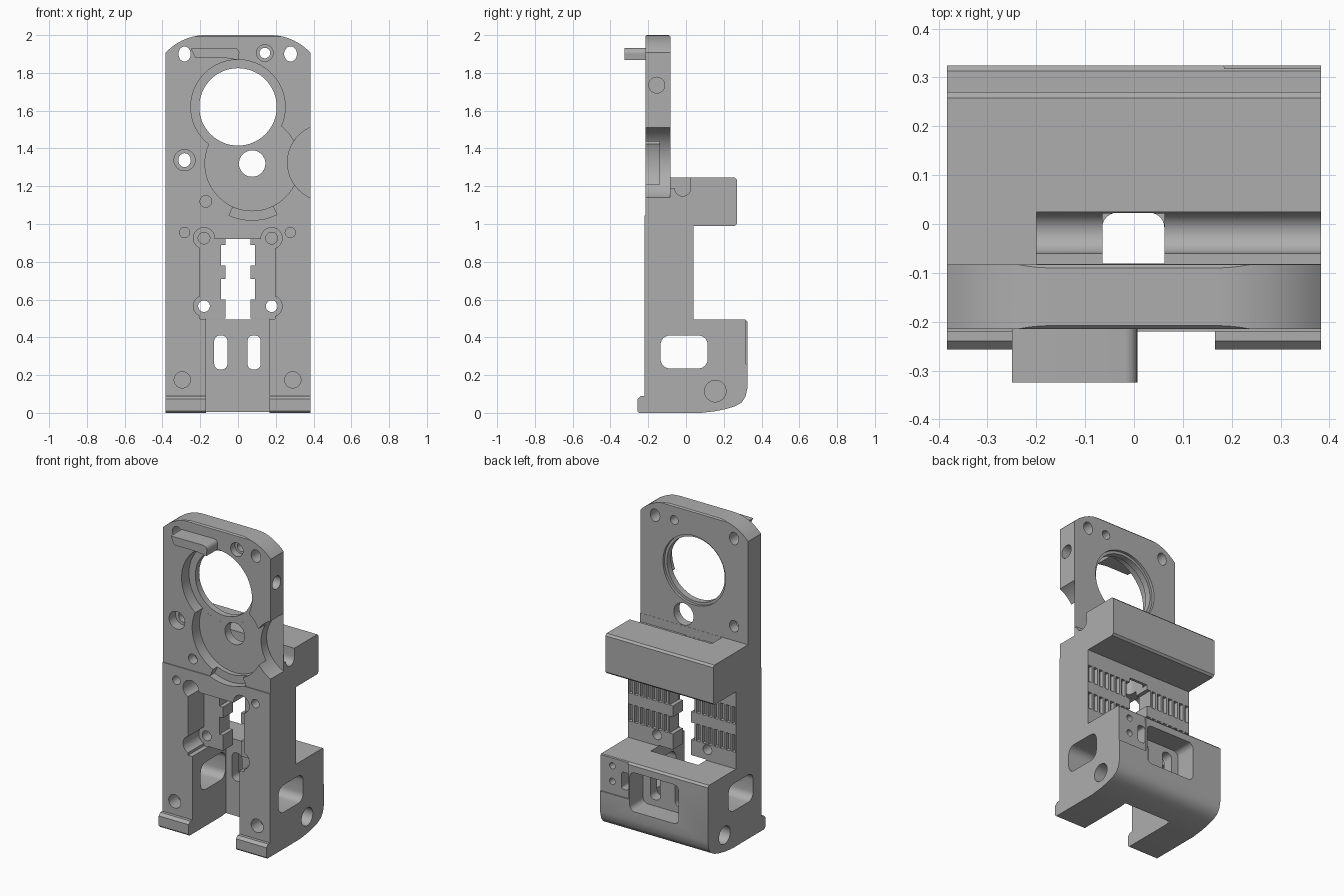
import bpy, bmesh
from math import sin, cos, pi, radians

cube = bpy.data.objects.get("Cube")
if cube:
    bpy.data.objects.remove(cube, do_unlink=True)

grey = bpy.data.materials.new("machined grey")
grey.use_nodes = True
COLOUR = (0.42, 0.42, 0.42, 1)
grey.diffuse_color = COLOUR
grey.node_tree.nodes["Principled BSDF"].inputs["Base Color"].default_value = COLOUR

W = 0.3825                      # half width
FRONT, BACK = -0.3, 0.5         # cutter reach along y
PLATE = -0.05                   # just behind the upper plate


def circle(u, v, r, n=32, rv=None):
    return [(u + r * cos(2 * pi * i / n), v + (rv or r) * sin(2 * pi * i / n)) for i in range(n)]


def rect(u0, u1, v0, v1, r=0.0):
    if not r:
        return [(u0, v0), (u1, v0), (u1, v1), (u0, v1)]
    pts = []
    for k, (u, v) in enumerate([(u1 - r, v1 - r), (u0 + r, v1 - r), (u0 + r, v0 + r), (u1 - r, v0 + r)]):
        for i in range(7):
            a = (k + i / 6) * pi / 2
            pts.append((u + r * cos(a), v + r * sin(a)))
    return pts


def arc(u, v, r, a0, a1, n=12):
    return [(u + r * cos(radians(a0 + (a1 - a0) * i / n)),
             v + r * sin(radians(a0 + (a1 - a0) * i / n))) for i in range(n + 1)]


def make(name, prisms):
    """Mesh of separate prisms: (outline, axis, start, end)."""
    bm = bmesh.new()
    place = {"x": lambda p, t: (t, p[0], p[1]),
             "y": lambda p, t: (p[0], t, p[1]),
             "z": lambda p, t: (p[0], p[1], t)}
    for outline, axis, a, b in prisms:
        lo = [bm.verts.new(place[axis](p, a)) for p in outline]
        hi = [bm.verts.new(place[axis](p, b)) for p in outline]
        bm.faces.new(lo)
        bm.faces.new(hi[::-1])
        for i in range(len(lo)):
            j = (i + 1) % len(lo)
            bm.faces.new((lo[j], lo[i], hi[i], hi[j]))
    bmesh.ops.recalc_face_normals(bm, faces=bm.faces)
    mesh = bpy.data.meshes.new(name)
    bm.to_mesh(mesh)
    bm.free()
    mesh.materials.append(grey)
    obj = bpy.data.objects.new(name, mesh)
    bpy.context.collection.objects.link(obj)
    return obj


def activate(obj):
    bpy.ops.object.select_all(action="DESELECT")
    obj.select_set(True)
    bpy.context.view_layer.objects.active = obj


def cut(*prisms):
    """Subtract a group of non-overlapping prisms from the body."""
    cutter = make("cutter", prisms)
    cutter.hide_render = True
    mod = body.modifiers.new("cut", "BOOLEAN")
    mod.operation, mod.solver, mod.object = "DIFFERENCE", "EXACT", cutter
    activate(body)
    bpy.ops.object.modifier_apply(modifier=mod.name)
    bpy.data.objects.remove(cutter, do_unlink=True)


# Body: side outline with lower block, neck, middle block and upper plate
side = [(-.257, .01), (-.247, 0), (.08, 0), (.15, .008), (.21, .02), (.26, .035), (.295, .055),
        (.315, .085), (.325, .13), (.325, .483), (.313, .495), (.04, .495), (.04, .99),
        (.258, .99), (.27, 1.002), (.27, 1.233), (.258, 1.245), (-.083, 1.245), (-.083, 1.992),
        (-.09, 2), (-.208, 2), (-.215, 1.992), (-.215, 1.045), (-.22, 1.045), (-.22, .09),
        (-.24, .09), (-.257, .073)]
body = make("frame_body", [(side, "x", -W, W)])

# Rounded top shoulders
shoulders = []
for s in (-1, 1):
    curve = arc(.17, 1.71, .29, 90, 38)
    shoulders.append(([(s * u, v) for u, v in curve + [(.5, 1.9), (.5, 2.1), (.17, 2.1)]], "y", FRONT, BACK))
cut(*shoulders)

# Gear recesses, large bore, pivot hole and side scallop in the plate
cut((circle(0, 1.62, .25, 64), "y", FRONT, -.14))
cut((circle(.075, 1.32, .25, 64), "y", FRONT, -.1405))
cut((arc(.075, 1.32, .3, 246, 296) + arc(.075, 1.32, .235, 296, 246), "y", FRONT, -.17))
cut((circle(0, 1.62, .205, 64), "y", FRONT, PLATE), (circle(.075, 1.32, .07), "y", FRONT, PLATE))
cut((circle(0, 1.62, .222, 64), "y", -.1, PLATE))
cut((circle(.466, 1.325, .204, 64), "y", FRONT, -.084))

# Plate holes: through holes, counterbores and blind holes
cut((circle(-.283, 1.9, .032, 24, .04), "y", FRONT, PLATE),
    (circle(.278, 1.9, .034, 24, .04), "y", FRONT, PLATE),
    (circle(.142, 1.905, .028), "y", FRONT, PLATE),
    (circle(-.283, 1.338, .033, 24, .037), "y", FRONT, PLATE))
cut((circle(.142, 1.905, .044), "y", FRONT, -.17), (circle(-.283, 1.338, .056), "y", FRONT, -.15),
    (circle(-.17, 1.12, .031), "y", FRONT, -.15),
    *[(circle(x, .955, .027), "y", FRONT, -.15) for x in (-.283, .277)],
    *[(circle(x, .175, .043), "y", FRONT, -.13) for x in (-.295, .29)])
cut((circle(-.155, 1.735, .042), "x", .3, .5))

# Groove across the top of the middle block and the shaft through it
trough = [(.025, 1.3), (-.06, 1.3)] + arc(-.0175, 1.19, .0425, 180, 360)
cut((trough, "x", -.2, .5))
cut((rect(-.2, .5, -.082, -.01), "z", 1.19, 1.3))
cut((rect(-.065, .062, -.12, .023, .03), "z", .8, 1.18))
cut((rect(-.065, .062, -.081, .022), "z", 1.1, 1.3))

# Front channel in the lower block, recess and slot in the neck
cut((rect(-.17, .166, FRONT, .12), "z", -.1, .5))
cut((rect(-.2, .195, .496, .92), "y", FRONT, -.06))
cut((rect(-.065, .065, .45, .92), "y", FRONT, .1))
cut(*[(rect(-.09, .09, z, z + .11), "y", FRONT, .1) for z in (.6, .78)])
screws = [(x, z) for x in (-.18, .178) for z in (.565, .925)]
cut(*[(circle(x, z, .056), "y", FRONT, -.061) for x, z in screws])
cut(*[(circle(x, z, .031), "y", FRONT, .0395 if z > .7 else .1) for x, z in screws])

# Ribbed bands on the back of the neck
ribs = []
for s in (-1, 1):
    for i in range(7):
        x = s * (.115 + .042 * i)
        flute = [(x - .015, .06), (x + .015, .06), (x + .012, .016), (x - .012, .016)]
        ribs += [([(u, v) for u, v in flute], "z", z, z + .11) for z in (.6, .78)]
cut(*ribs)

# Side windows and side pin holes in the lower block
cut((rect(-.135, .115, .235, .41, .05), "x", -.5, .5))
cut(*[(circle(.155, .115, .057), "x", a, b) for a, b in ((-.5, -.3), (.3, .5))])

# Back pocket, web slots, sensor ledge with its holes
cut((rect(-.175, .172, .19, .44, .035), "y", .19, BACK))
cut(*[(rect(x, x + .07, .23, .41, .03), "y", 0, .3) for x in (-.126, .05)])
cut(([(.18, .26), (.5, .26), (.5, .6), (.2, .6), (.18, .45)], "y", .318, BACK))
cut((rect(.185, .235, .31, .42, .015), "y", .05, BACK),
    *[(circle(.3, z, .02, 16), "y", .2, BACK) for z in (.34, .44)])

# Projecting bar at the top front
tip = [(-.25, 1.93), (-.225, 1.878), (-.06, 1.878), (.003, 1.868)]
bar = make("stop_bar", [(tip + arc(-.02, 1.905, .027, -20, 90, 6), "y", -.325, -.15)])

for obj in (body, bar):
    activate(obj)
    bpy.ops.object.shade_smooth_by_angle(angle=radians(30))
